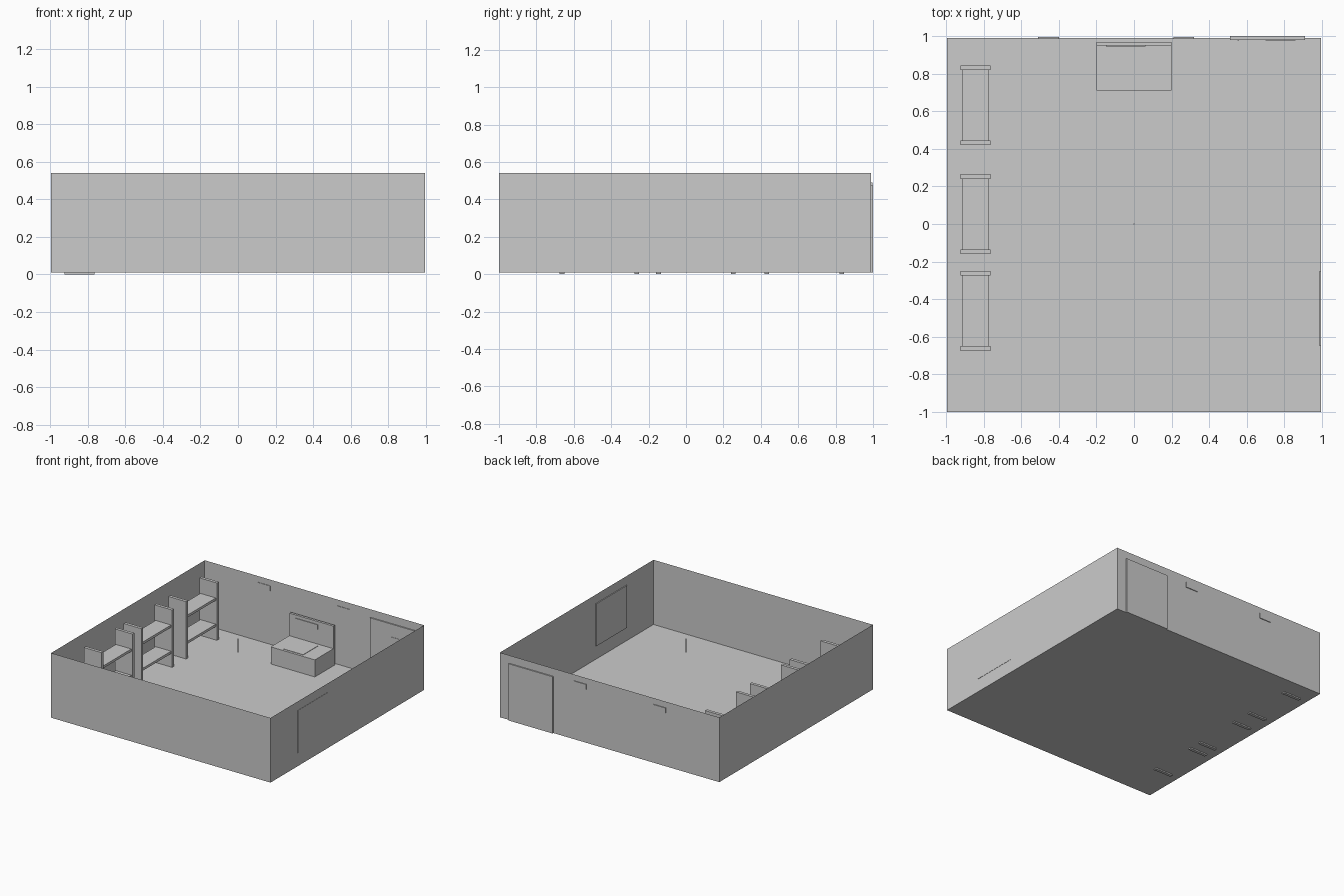
import bpy, bmesh

if "Cube" in bpy.data.objects:
    bpy.data.objects.remove(bpy.data.objects["Cube"])


def box(name, x, y, z, open_top=False):
    """Box from (min, max) pairs on each axis."""
    bm = bmesh.new()
    bmesh.ops.create_cube(bm, size=1)
    for v in bm.verts:
        v.co = [r[0] if c < 0 else r[1] for c, r in zip(v.co, (x, y, z))]
    if open_top:
        bm.normal_update()
        top = [f for f in bm.faces if f.normal.z > 0.9]
        bmesh.ops.delete(bm, geom=top, context='FACES_ONLY')
    me = bpy.data.meshes.new(name)
    bm.to_mesh(me)
    bm.free()
    ob = bpy.data.objects.new(name, me)
    bpy.context.collection.objects.link(ob)
    return ob


# Room shell: floor and four thin walls
box("room_shell", (-0.995, 0.995), (-1.0, 0.99), (0.01, 0.54), open_top=True)

# Three shelf units along the left wall
for i, y0 in enumerate((-0.675, -0.16, 0.42)):
    y1 = y0 + 0.425
    box(f"shelf_end_front_{i}", (-0.925, -0.765), (y0, y0 + 0.025), (0.0, 0.48))
    box(f"shelf_end_back_{i}", (-0.925, -0.765), (y1 - 0.025, y1), (0.0, 0.48))
    for j, z in enumerate((0.12, 0.335)):
        box(f"shelf_board_{i}_{j}", (-0.915, -0.775),
            (y0 + 0.025, y1 - 0.025), (z, z + 0.02))

# Counter with upright back panel
box("counter_base", (-0.2, 0.2), (0.71, 0.97), (0.01, 0.15))
box("counter_back", (-0.2, 0.2), (0.95, 0.97), (0.15, 0.335))
box("counter_sign", (-0.15, 0.06), (0.945, 0.951), (0.27, 0.31))
box("counter_mat", (-0.1, 0.08), (0.73, 0.92), (0.149, 0.153))

# Door in the back wall, with handle bar and inset panel
box("door", (0.51, 0.91), (0.98, 1.0), (0.01, 0.475))
box("door_bar", (0.55, 0.558), (0.976, 0.981), (0.1, 0.375))
box("door_panel", (0.70, 0.86), (0.977, 0.981), (0.1, 0.37))

# Small wall plates and the large wall panel
for i, x0 in enumerate((-0.51, 0.21)):
    box(f"wall_plate_{i}", (x0, x0 + 0.11), (0.986, 0.996), (0.447, 0.49))
box("wall_panel", (0.988, 0.997), (-0.65, -0.25), (0.12, 0.467))

# Hanging cord in the room centre
bpy.ops.mesh.primitive_cylinder_add(vertices=8, radius=0.004, depth=0.11,
                                    location=(0, 0, 0.485))
bpy.context.object.name = "hanging_cord"
